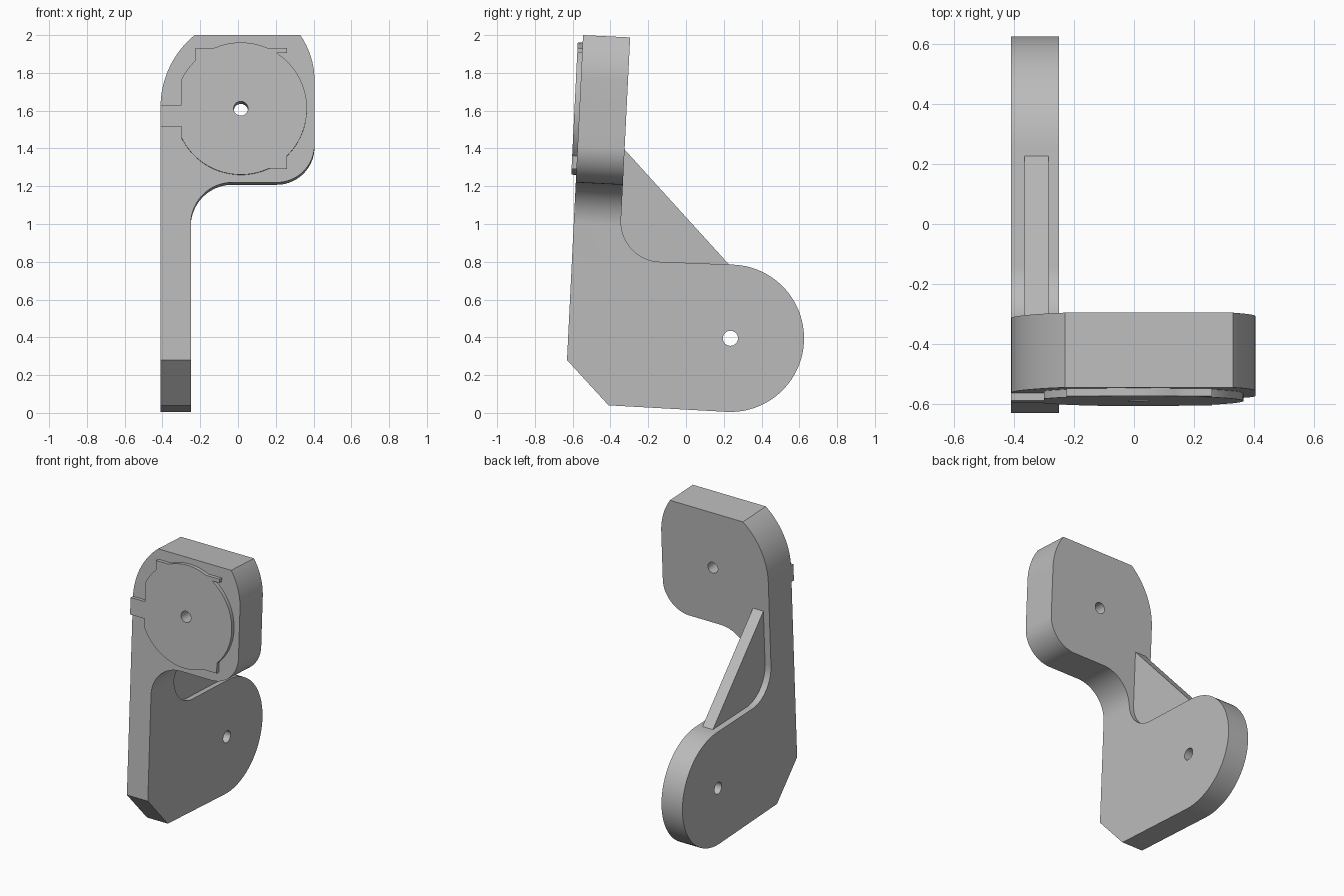
import bpy, bmesh, math
from mathutils import Vector

cube = bpy.data.objects.get("Cube")
if cube:
    bpy.data.objects.remove(cube)

grey = bpy.data.materials.new("plain grey")
grey.use_nodes = True
colour = (0.5, 0.5, 0.5, 1)
grey.diffuse_color = colour
grey.node_tree.nodes["Principled BSDF"].inputs["Base Color"].default_value = colour

LEAN = 0.0494                       # backward lean of the whole bracket
DIAL = (0.015, 1.61)                # centre of the dial and its hole
PIVOT = (0.235, 0.395)              # centre of the rounded foot


def front_y(z):
    return -0.63 + (z - 0.28) * LEAN


def on_front(x, z, depth):
    """Point on the leaning front face, moved back by depth."""
    return Vector((x, front_y(z) + depth * math.cos(LEAN), z - depth * math.sin(LEAN)))


def on_side(y, z, x):
    return Vector((x, y, z))


def arc(centre, r, start, end, n=20):
    angles = [math.radians(start + (end - start) * i / n) for i in range(n + 1)]
    return [(centre[0] + r * math.cos(a), centre[1] + r * math.sin(a)) for a in angles]


def prism(name, outline, place, near, far):
    """Extrude a 2D outline between two depths."""
    bm = bmesh.new()
    a = [bm.verts.new(place(u, v, near)) for u, v in outline]
    b = [bm.verts.new(place(u, v, far)) for u, v in outline]
    bm.faces.new(a)
    bm.faces.new(b[::-1])
    for i in range(len(a)):
        j = (i + 1) % len(a)
        bm.faces.new((a[j], a[i], b[i], b[j]))
    bmesh.ops.recalc_face_normals(bm, faces=bm.faces)
    mesh = bpy.data.meshes.new(name)
    bm.to_mesh(mesh)
    bm.free()
    mesh.materials.append(grey)
    obj = bpy.data.objects.new(name, mesh)
    bpy.context.collection.objects.link(obj)
    return obj


def activate(obj):
    bpy.ops.object.select_all(action='DESELECT')
    obj.select_set(True)
    bpy.context.view_layer.objects.active = obj


def cut(obj, tool, operation='DIFFERENCE'):
    activate(obj)
    mod = obj.modifiers.new("cut", 'BOOLEAN')
    mod.operation, mod.solver, mod.object = operation, 'EXACT', tool
    bpy.ops.object.modifier_apply(modifier=mod.name)
    bpy.data.objects.remove(tool)


def hole(obj):
    cut(obj, prism("dial_hole", arc(DIAL, 0.038, 0, 348.75, 31), on_front, -0.2, 0.5))


# Bracket: the side outline trimmed by the front outline
side = [(-0.41, 0.04), (front_y(0.28), 0.28), (front_y(2.1), 2.1), (front_y(2.1) + 0.25, 2.1)]
side += arc((-0.132, 1.012), 0.212, 177, 267)
side += arc(PIVOT, 0.39, 87, -93, 40)
front = [(-0.41, -0.5)]
front += arc((0.08, 1.62), 0.49, 180, 129.2)
front += arc((-0.015, 1.76), 0.42, 34.85, 0)
front += arc((0.205, 1.42), 0.2, 0, -90)
front += arc((-0.03, 1.0), 0.22, 90, 180)
front += [(-0.25, -0.5)]
bracket = prism("bracket", side, on_side, -0.6, 0.6)
cut(bracket, prism("front_trim", front, on_front, -0.3, 1.6), 'INTERSECT')
hole(bracket)
cut(bracket, prism("pivot_hole", arc(PIVOT, 0.04, 0, 348.75, 31), on_side, -0.6, 0))

# Raised dial with a pointer bar and corner tabs
dial = [(-0.41, 1.515), (-0.41, 1.63), (-0.30, 1.63)]
dial += arc(DIAL, 0.35, 154, 133, 5)
dial += [(-0.225, 1.93), (-0.14, 1.93)]
dial += arc(DIAL, 0.35, 113, 66, 12)
dial += [(0.26, 1.93), (0.26, 1.905), (0.205, 1.905)]
dial += arc(DIAL, 0.35, 56, -45.5, 26)
dial += [(0.26, 1.29), (0.17, 1.29)]
dial += arc(DIAL, 0.35, -65, -154, 24)
dial += [(-0.30, 1.515)]
plate = prism("dial_plate", dial, on_front, -0.026, 0.002)
hole(plate)

# Stiffening rib behind the arm
rib = prism("rib", [(-0.335, 1.405), (0.228, 0.785), (0.2, 0.74), (-0.4, 0.74), (-0.4, 1.405)],
            on_side, -0.365, -0.285)

for obj in (bracket, plate, rib):
    activate(obj)
    bpy.ops.object.shade_smooth_by_angle(angle=math.radians(25))
